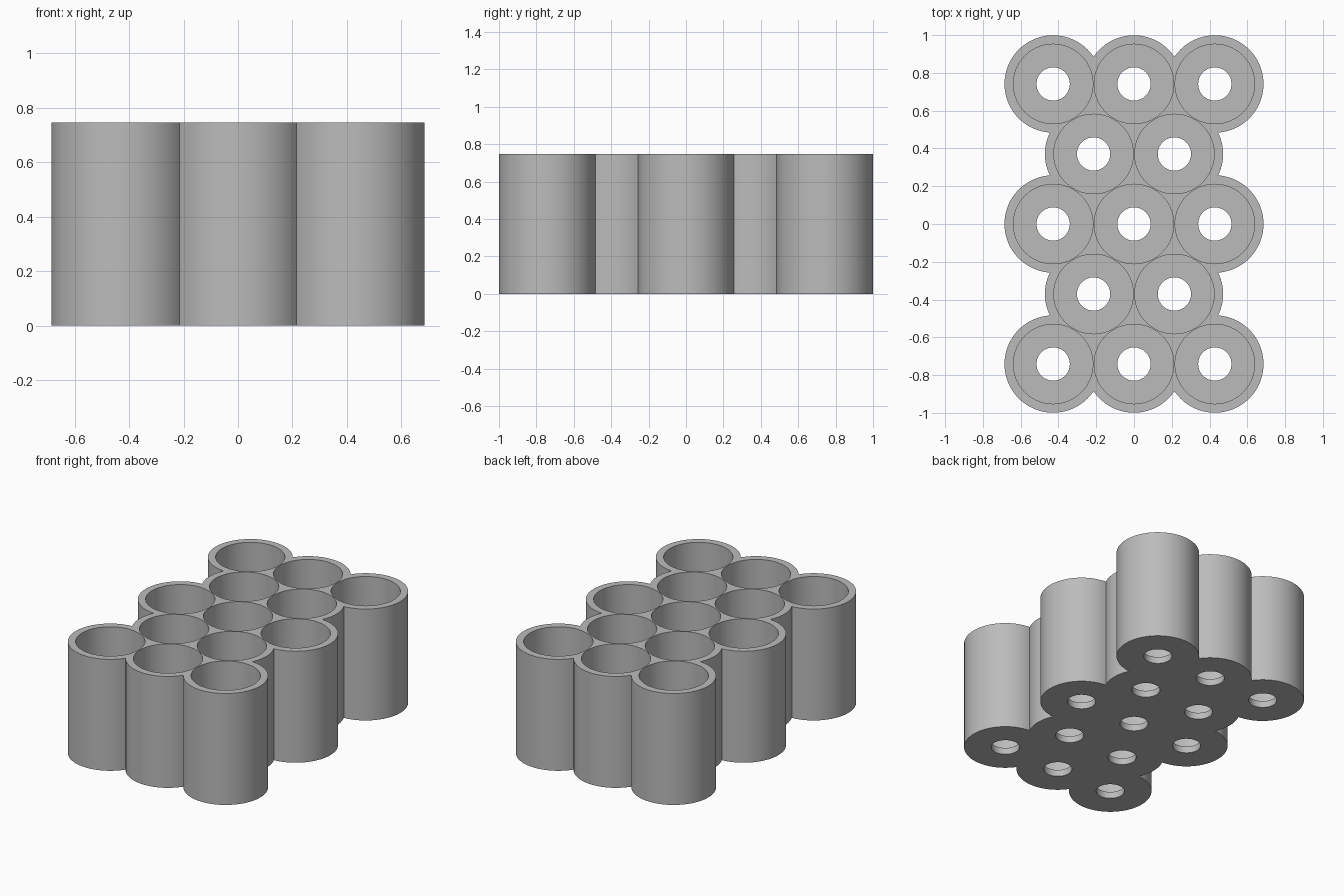
import bpy, bmesh, math
from mathutils import Matrix

cube = bpy.data.objects.get("Cube")
if cube:
    bpy.data.objects.remove(cube, do_unlink=True)

PITCH = 0.428
ROW = PITCH * math.sqrt(3) / 2
OUTER, BORE, HOLE = 0.2577, 0.2105, 0.088
HEIGHT, FLOOR = 0.747, 0.045
SIDES = 96

# Staggered cell centres: rows of three and two
centres = []
for row in range(-2, 3):
    count = 3 if row % 2 == 0 else 2
    centres += [((i - (count - 1) / 2) * PITCH, row * ROW) for i in range(count)]

grey = bpy.data.materials.new("Plain grey")
grey.use_nodes = True
COLOUR = (0.5, 0.5, 0.5, 1)
grey.diffuse_color = COLOUR
grey.node_tree.nodes["Principled BSDF"].inputs["Base Color"].default_value = COLOUR


def cylinders(name, radius, bottom, top):
    """One object holding an upright cylinder at every cell centre."""
    bm = bmesh.new()
    for x, y in centres:
        bmesh.ops.create_cone(bm, cap_ends=True, segments=SIDES, radius1=radius,
                              radius2=radius, depth=top - bottom,
                              matrix=Matrix.Translation((x, y, (top + bottom) / 2)))
    mesh = bpy.data.meshes.new(name)
    bm.to_mesh(mesh)
    bm.free()
    mesh.materials.append(grey)
    obj = bpy.data.objects.new(name, mesh)
    bpy.context.collection.objects.link(obj)
    return obj


# Fused tubes, with bores and small drain holes cut out
holder = cylinders("cell_holder", OUTER, 0, HEIGHT)
cutters = [cylinders("bore_cutter", BORE, FLOOR, HEIGHT + 0.1),
           cylinders("floor_hole_cutter", HOLE, -0.1, FLOOR + 0.1)]
bpy.context.view_layer.objects.active = holder
holder.select_set(True)
for cutter in cutters:
    mod = holder.modifiers.new(cutter.name, "BOOLEAN")
    mod.operation = "DIFFERENCE"
    mod.solver = "EXACT"
    mod.use_self = True
    mod.object = cutter
    bpy.ops.object.modifier_apply(modifier=mod.name)
    bpy.data.objects.remove(cutter, do_unlink=True)

# Smooth round walls with crisp rims
bpy.ops.object.shade_smooth_by_angle(angle=math.radians(30))
